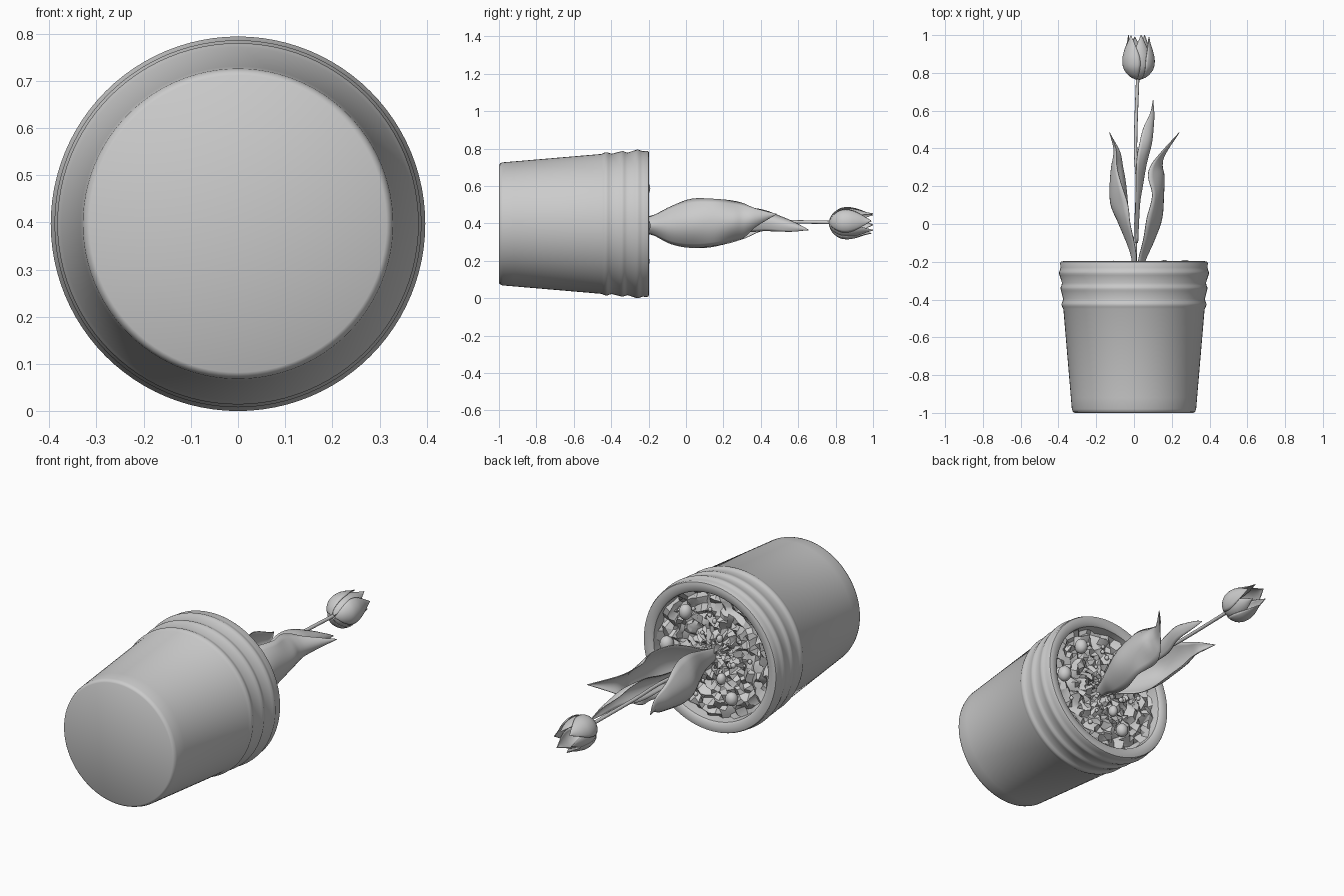
import bpy, bmesh, math, random
from mathutils import Vector

random.seed(4)
if "Cube" in bpy.data.objects:
    bpy.data.objects.remove(bpy.data.objects["Cube"])

AXIS_Z = 0.397   # height of the pot axis, which runs along y

grey = bpy.data.materials.new("plain grey")
grey.use_nodes = True
grey.diffuse_color = (0.6, 0.6, 0.6, 1)
grey.node_tree.nodes["Principled BSDF"].inputs["Base Color"].default_value = (0.6, 0.6, 0.6, 1)


def finish(name, bm, angle=40, thickness=0):
    bmesh.ops.remove_doubles(bm, verts=bm.verts, dist=0.0004)
    bmesh.ops.recalc_face_normals(bm, faces=bm.faces)
    mesh = bpy.data.meshes.new(name)
    bm.to_mesh(mesh)
    bm.free()
    mesh.materials.append(grey)
    ob = bpy.data.objects.new(name, mesh)
    bpy.context.collection.objects.link(ob)
    bpy.ops.object.select_all(action='DESELECT')
    ob.select_set(True)
    bpy.context.view_layer.objects.active = ob
    bpy.ops.object.shade_smooth_by_angle(angle=math.radians(angle))
    if thickness:
        solid = ob.modifiers.new("thickness", 'SOLIDIFY')
        solid.thickness = thickness
        solid.offset = 0
    return ob


def add_grid(bm, rows, closed=False):
    verts = [[bm.verts.new(p) for p in row] for row in rows]
    for a, b in zip(verts, verts[1:]):
        n = len(a)
        for i in range(n if closed else n - 1):
            j = (i + 1) % n
            bm.faces.new((a[i], a[j], b[j], b[i]))


def ring(radius, y, n):
    return [(radius * math.cos(math.tau * i / n), y, AXIS_Z + radius * math.sin(math.tau * i / n))
            for i in range(n)]


def smooth_path(points, steps=5):
    """Catmull-Rom interpolation of points of any dimension."""
    pts = [points[0]] + points + [points[-1]]
    out = []
    for a, b, c, d in zip(pts, pts[1:], pts[2:], pts[3:]):
        for k in range(steps):
            t = k / steps
            out.append([q + t / 2 * (r - p + t * (2*p - 5*q + 4*r - s + t * (3*(q - r) + s - p)))
                        for p, q, r, s in zip(a, b, c, d)])
    return out + [list(points[-1])]


# Pot: turned profile of radius and y, with three ridges and a rounded rim
profile = [(0, -1), (.315, -1), (.324, -.994), (.329, -.98), (.334, -.92), (.374, -.45)]
for y, r in ((-.425, .383), (-.34, .389), (-.258, .397)):
    profile += [(r - .003, y - .014), (r, y - .004), (r, y + .004), (r - .004, y + .013), (r - .008, y + .028)]
profile += [(.391, -.208), (.387, -.2), (.375, -.197), (.345, -.199), (.335, -.208), (.325, -.34), (0, -.34)]
bm = bmesh.new()
add_grid(bm, [ring(r, y, 96) for r, y in profile], True)
finish("pot", bm)

# Soil: rough disc of broken clods
bm = bmesh.new()
rows = []
for k in range(17):
    r = .333 * k / 16
    row = []
    for x, y, z in ring(r, -.25, 56):
        j = .008 if 0 < k < 16 else 0
        bump = random.uniform(-.025, .025) if k else 0
        row.append((x + random.uniform(-j, j), y + bump, z + random.uniform(-j, j)))
    rows.append(row)
add_grid(bm, rows, True)
finish("soil", bm, 30)

# Pebbles and small crumbs lying on the soil
pebbles = [(.16, .19, .04), (.27, -.01, .042), (-.05, -.11, .03), (-.11, -.2, .036), (-.04, .1, .02)]
for k in range(16):
    a, r = random.uniform(0, math.tau), random.uniform(.08, .29)
    pebbles.append((r * math.cos(a), r * math.sin(a), random.uniform(.007, .015)))
bm = bmesh.new()
for x, z, size in pebbles:
    new = bmesh.ops.create_icosphere(bm, subdivisions=3, radius=size)["verts"]
    stretch = random.uniform(.75, 1)
    for v in new:
        v.co = Vector((v.co.x * stretch + x, v.co.y * .85 - .225, v.co.z + z + AXIS_Z))
finish("pebbles", bm)

# Stem: slender bent tube
bm = bmesh.new()
stem = smooth_path([(.005, -.27, .39), (.008, -.05, .395), (.018, .2, .405), (.008, .42, .41), (.02, .78, .405)])
add_grid(bm, [[(x + .009 * math.cos(a), y, z + .009 * math.sin(a))
               for a in (math.tau * i / 12 for i in range(12))] for x, y, z in stem], True)
finish("stem", bm)


# Leaves: cupped blades; each spine point is x, y, z, half width, cup depth, roll
def leaf(name, spine, inward):
    bm = bmesh.new()
    rows = []
    for x, y, z, half, cup, roll in smooth_path(spine):
        row = []
        for i in range(13):
            u = i / 6 - 1
            across, depth = u * max(half, .001), inward * cup * u * u
            row.append((x + depth * math.cos(roll) - across * math.sin(roll), y,
                        z + depth * math.sin(roll) + across * math.cos(roll)))
        rows.append(row)
    add_grid(bm, rows)
    finish(name, bm, 60, .004)


leaf("left_leaf", [
    (.03, -.27, .39, .03, .02, 0), (.065, -.18, .39, .05, .04, 0), (.11, -.08, .39, .1, .06, 0),
    (.148, .03, .4, .13, .08, 0), (.157, .15, .405, .125, .06, 0), (.16, .25, .41, .11, .085, 0),
    (.15, .31, .415, .09, .06, 0), (.165, .37, .43, .05, .03, 0), (.24, .485, .45, 0, 0, 0)], -1)
leaf("right_leaf", [
    (0, -.27, .39, .03, .01, 0), (-.02, -.15, .39, .06, .03, 0), (-.08, 0, .39, .11, .06, 0),
    (-.122, .1, .39, .12, .09, 0), (-.127, .2, .39, .11, .075, .1), (-.118, .3, .385, .08, .045, .2),
    (-.105, .39, .39, .04, .02, .2), (-.13, .485, .39, 0, 0, 0)], 1)
leaf("upper_leaf", [
    (.02, -.1, .4, .012, .012, 0), (.03, .1, .405, .03, .02, 0), (.045, .2, .41, .045, .03, .1),
    (.065, .32, .425, .065, .04, .2), (.088, .42, .43, .06, .04, .4), (.098, .51, .41, .045, .03, .5),
    (.105, .58, .385, .025, .015, .3), (.1, .655, .365, 0, 0, 0)], -1)


# Tulip head: overlapping petals, the outer three wider and shorter
def petal(bm, turn, scale, length, spread):
    rows = []
    outline = [(0, .012, .5), (.08, .05, .85), (.25, .081, 1), (.45, .088, 1),
               (.65, .08, .8), (.85, .066, .42), (1, .06, .02)]
    for t, r, w in smooth_path(outline, 4):
        row = []
        for i in range(11):
            u = i / 5 - 1
            a = turn + u * w * spread
            rr = r * scale * (1 + .06 * (1 - u * u))
            row.append((.022 + rr * math.cos(a), .765 + t * length, .402 + rr * math.sin(a)))
        rows.append(row)
    add_grid(bm, rows)


bm = bmesh.new()
for k in range(3):
    turn = math.tau * k / 3
    petal(bm, turn + .2, .93, .225 + .008 * (k % 2), .85)
    petal(bm, turn + 1.25, .83, .235, .75)
finish("tulip_petals", bm, 60, .003)
